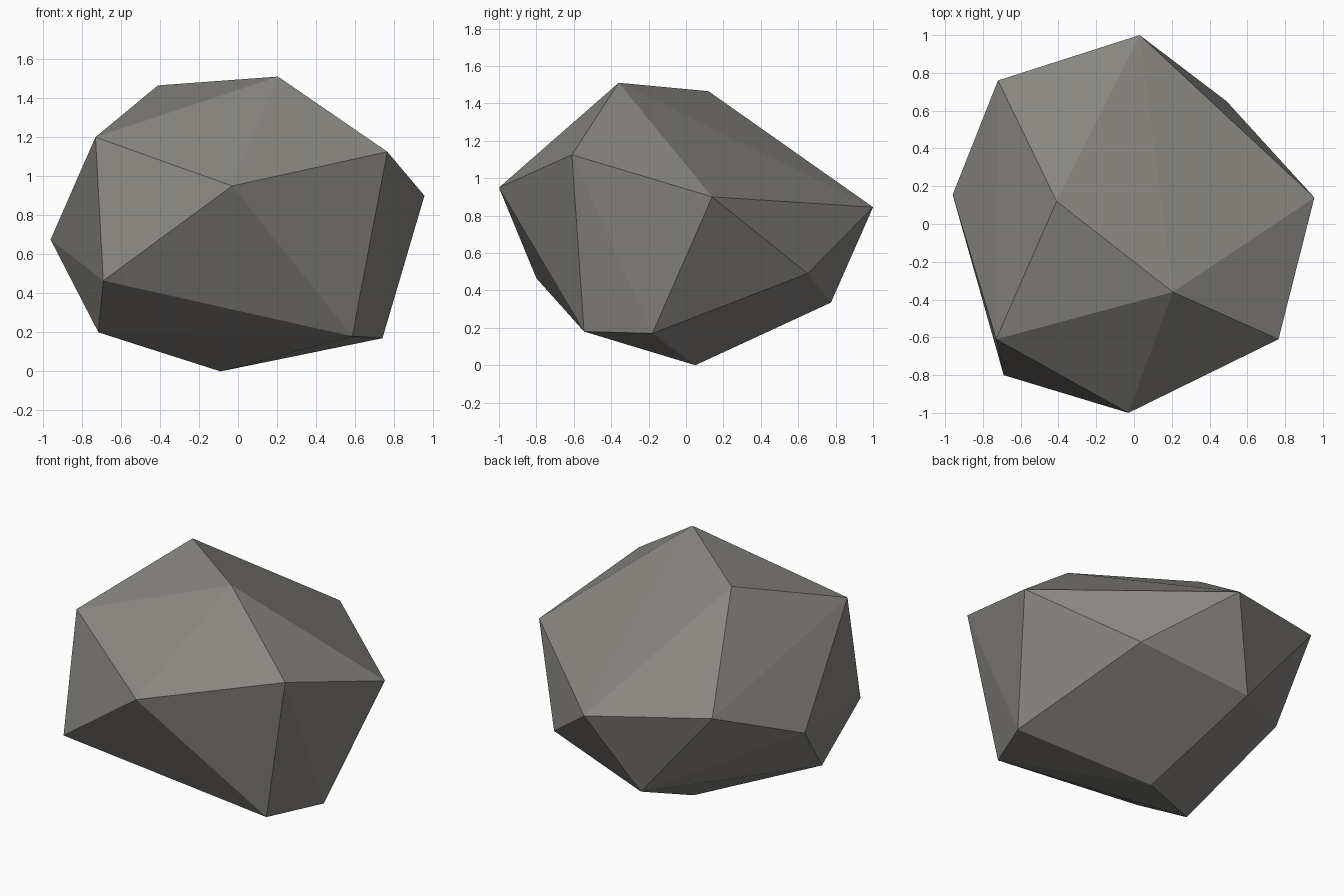
import bpy, bmesh

# Stone colour
stone = bpy.data.materials.new("warm grey stone")
stone.diffuse_color = (0.25, 0.24, 0.22, 1)

# Corner points of the boulder, from crown to base
corners = [
    (0.205, -0.36, 1.51), (-0.41, 0.12, 1.465),                          # crown
    (-0.73, -0.61, 1.20), (0.765, -0.61, 1.125), (-0.03, -1.0, 0.95),    # shoulders
    (0.955, 0.14, 0.90), (0.03, 1.0, 0.845), (-0.72, 0.76, 0.935),
    (-0.96, 0.155, 0.675), (-0.69, -0.80, 0.465), (0.49, 0.65, 0.49),    # waist
    (-0.22, 0.775, 0.335), (-0.715, -0.37, 0.20),                        # underside
    (0.585, -0.545, 0.18), (0.74, -0.18, 0.17), (-0.09, 0.05, 0.0),
]

# Boulder: convex hull with flat facets
bm = bmesh.new()
for c in corners:
    bm.verts.new(c)
bmesh.ops.convex_hull(bm, input=bm.verts[:])
bmesh.ops.recalc_face_normals(bm, faces=bm.faces[:])
mesh = bpy.data.meshes.new("boulder")
bm.to_mesh(mesh)
bm.free()
mesh.materials.append(stone)
bpy.context.collection.objects.link(bpy.data.objects.new("boulder", mesh))
